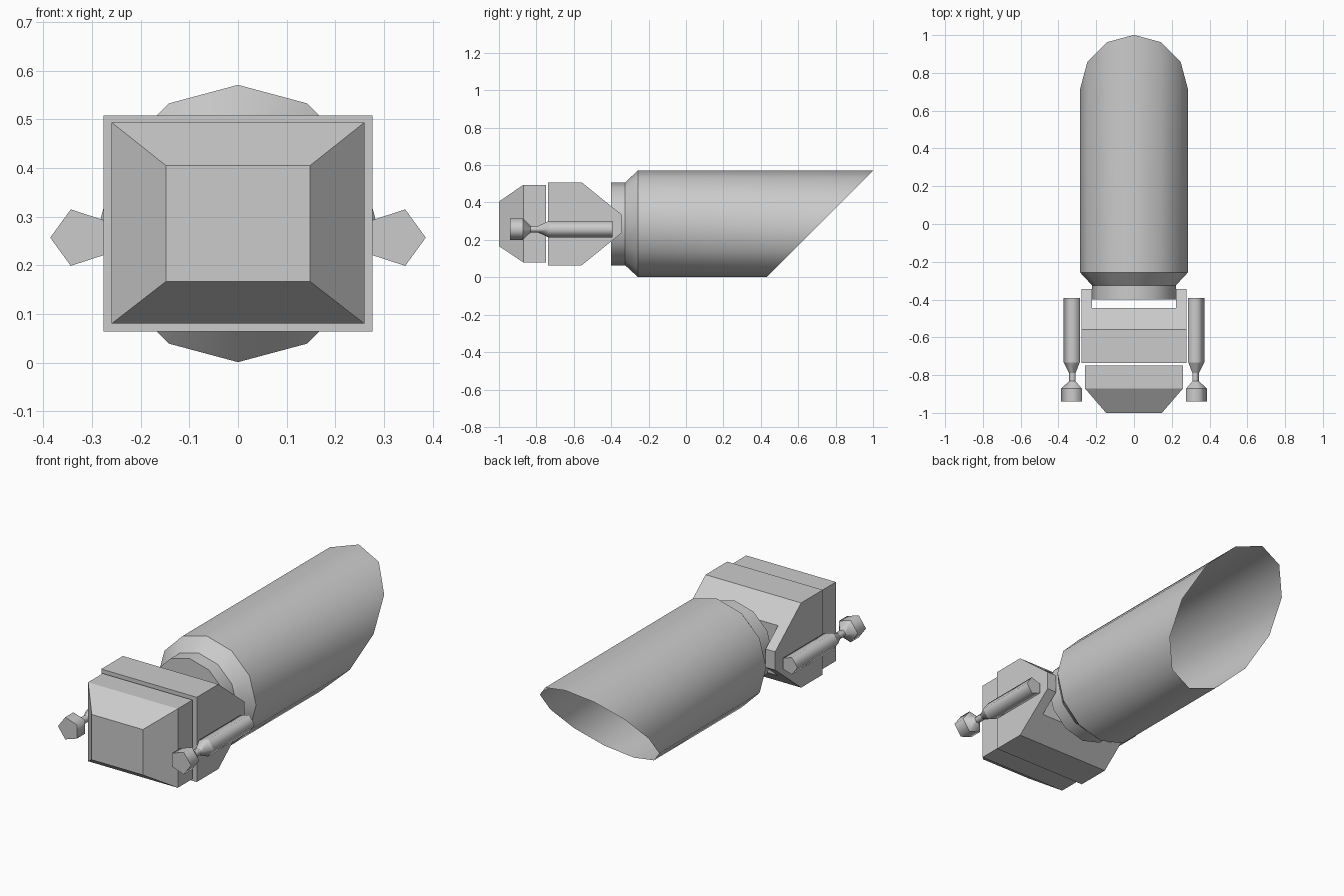
import bpy, bmesh, math

cube = bpy.data.objects.get("Cube")
if cube:
    bpy.data.objects.remove(cube, do_unlink=True)

grey = bpy.data.materials.new("hull grey")
grey.use_nodes = True
grey.diffuse_color = (0.6, 0.6, 0.6, 1)
grey.node_tree.nodes["Principled BSDF"].inputs["Base Color"].default_value = (0.6, 0.6, 0.6, 1)


def finish(name, bm, recalc=True):
    if recalc:
        bmesh.ops.recalc_face_normals(bm, faces=bm.faces)
    mesh = bpy.data.meshes.new(name)
    bm.to_mesh(mesh)
    bm.free()
    mesh.materials.append(grey)
    obj = bpy.data.objects.new(name, mesh)
    bpy.context.collection.objects.link(obj)
    return obj


def loft(bm, rings, cap_start=True, cap_end=True, smooth=False):
    """Skin rings of points; rings stay sharp, sides may be smooth."""
    loops = [[bm.verts.new(p) for p in ring] for ring in rings]
    n = len(loops[0])
    for a, b in zip(loops, loops[1:]):
        for i in range(n):
            j = (i + 1) % n
            bm.faces.new((a[i], a[j], b[j], b[i])).smooth = smooth
    for loop in loops:
        for i in range(n):
            edge = bm.edges.get((loop[i], loop[(i + 1) % n]))
            edge.smooth = False
    if cap_start:
        bm.faces.new(loops[0][::-1])
    if cap_end:
        bm.faces.new(loops[-1])


def circle(sides, radius, x, y, z, start):
    angles = [start + math.tau * i / sides for i in range(sides)]
    return [(x + radius * math.cos(a), y, z + radius * math.sin(a)) for a in angles]


def rectangle(hx, y, z0, z1):
    return [(-hx, y, z0), (hx, y, z0), (hx, y, z1), (-hx, y, z1)]


# Main tube: closed neck, flared shoulder, open slanted mouth
MID = 0.286
profile = [(-0.40, 0.222), (-0.325, 0.222), (-0.257, 0.285), (0.43, 0.285)]
rings = [circle(12, r, 0, y, MID, math.pi / 2) for y, r in profile]
rings[-1] = [(x, y + z, z) for x, y, z in rings[-1]]
bm = bmesh.new()
loft(bm, rings, cap_end=False, smooth=True)
finish("main_tube", bm)

# Front cabin with a bevelled nose
bm = bmesh.new()
loft(bm, [rectangle(0.148, -1.0, 0.167, 0.405),
          rectangle(0.26, -0.87, 0.08, 0.494),
          rectangle(0.26, -0.749, 0.08, 0.494)])
finish("front_cabin", bm)

# Wedge-backed body, notched to form two arms around the neck
side = [(-0.737, 0.064), (-0.558, 0.064), (-0.343, 0.238),
        (-0.343, 0.334), (-0.558, 0.508), (-0.737, 0.508)]
bm = bmesh.new()
loft(bm, [[(x, y, z) for y, z in side] for x in (-0.277, 0.277)])
body = finish("rear_body", bm)

bm = bmesh.new()
loft(bm, [rectangle(0.222, y, -0.1, 0.7) for y in (-0.446, -0.2)])
cutter = finish("notch_cutter", bm)
cutter.hide_render = True
mod = body.modifiers.new("notch", 'BOOLEAN')
mod.object = cutter
mod.operation = 'DIFFERENCE'
mod.solver = 'EXACT'
bpy.context.view_layer.objects.active = body
bpy.ops.object.modifier_apply(modifier=mod.name)
bpy.data.objects.remove(cutter, do_unlink=True)

# Five-sided side thrusters with a pinched waist
thruster = [(-0.94, 0.061), (-0.872, 0.061), (-0.832, 0.019),
            (-0.79, 0.019), (-0.732, 0.047), (-0.392, 0.047)]
for name, sign in (("left_thruster", 1), ("right_thruster", -1)):
    start = 0 if sign > 0 else math.pi
    bm = bmesh.new()
    loft(bm, [circle(5, r, sign * 0.325, y, 0.257, start) for y, r in thruster], smooth=True)
    finish(name, bm)
